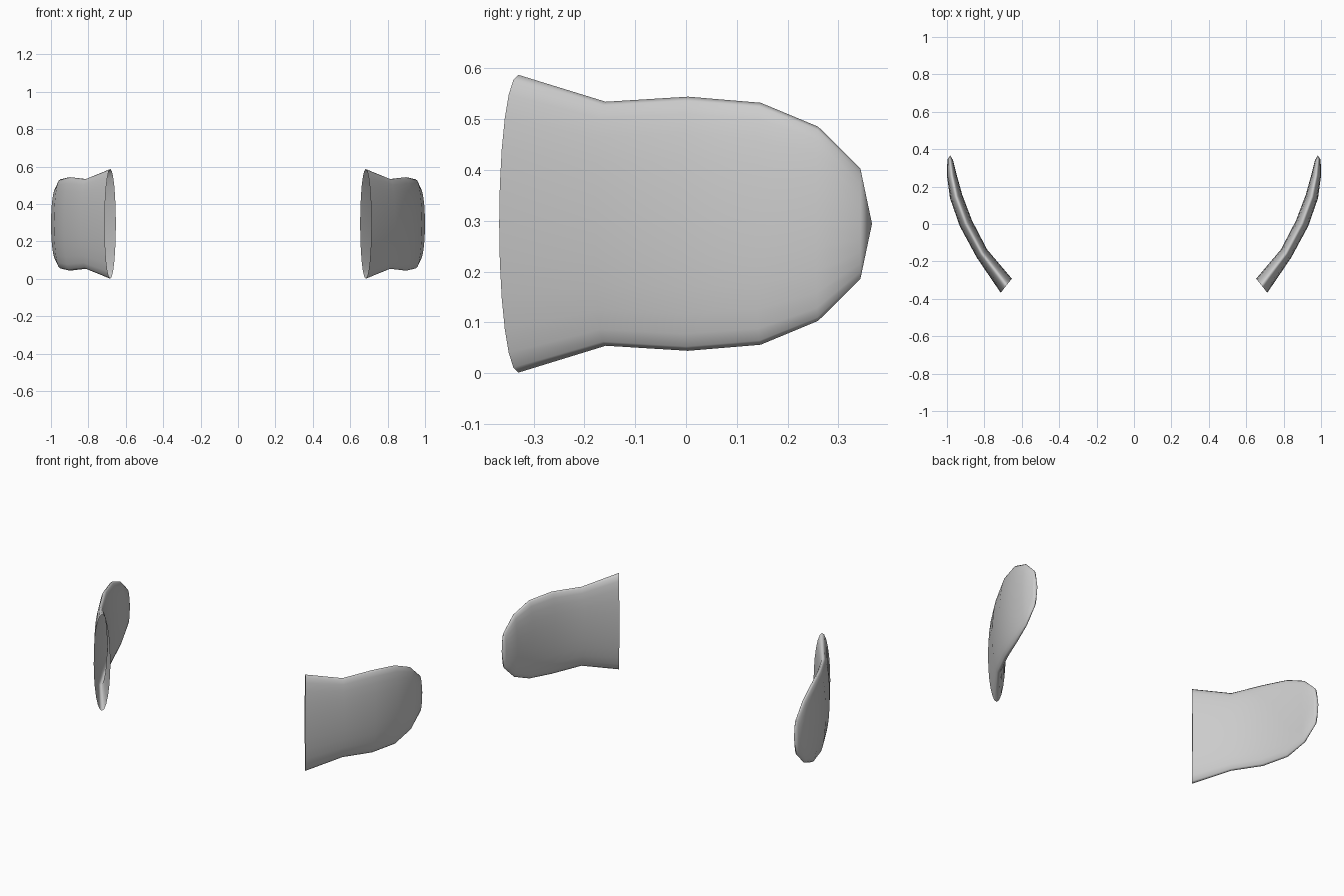
import bpy, bmesh
from math import sin, cos, pi
from mathutils import Vector

if "Cube" in bpy.data.objects:
    bpy.data.objects.remove(bpy.data.objects["Cube"])

SIDES = 24
MID_Z = 0.294
# centre x, centre y, half height, half thickness, thickness direction
RINGS = [
    (0.683, -0.330, 0.293, 0.048, (0.62, -0.78)),
    (0.813, -0.158, 0.240, 0.035, (0.79, -0.61)),
    (0.899, 0.004, 0.250, 0.036, (0.91, -0.41)),
    (0.951, 0.147, 0.238, 0.034, (0.96, -0.28)),
    (0.974, 0.260, 0.191, 0.026, (0.99, -0.14)),
    (0.983, 0.343, 0.109, 0.015, (1.0, 0.0)),
]
TIP = (0.983, 0.366, MID_Z)


def flipper(name, side):
    """Flattened curved paddle: lofted ellipses, open flared cuff, closed tip."""
    bm = bmesh.new()
    loops = []
    for x, y, h, t, d in RINGS:
        n = Vector((d[0], d[1], 0)).normalized()
        loop = []
        for i in range(SIDES):
            a = 2 * pi * i / SIDES
            p = Vector((x, y, MID_Z + h * cos(a))) + n * (t * sin(a))
            loop.append(bm.verts.new((p.x * side, p.y, p.z)))
        loops.append(loop)
    tip = bm.verts.new((TIP[0] * side, TIP[1], TIP[2]))
    for i in range(SIDES):
        j = (i + 1) % SIDES
        for a, b in zip(loops, loops[1:]):
            bm.faces.new((a[i], a[j], b[j], b[i]))
        bm.faces.new((loops[-1][i], loops[-1][j], tip))
    bmesh.ops.recalc_face_normals(bm, faces=bm.faces)
    # open shell: make sure the wall on the outer side faces outwards
    outer = max(bm.faces, key=lambda f: f.calc_center_median().x * side)
    if outer.normal.x * side < 0:
        bmesh.ops.reverse_faces(bm, faces=bm.faces)
    for f in bm.faces:
        f.smooth = True
    mesh = bpy.data.meshes.new(name)
    bm.to_mesh(mesh)
    bm.free()
    obj = bpy.data.objects.new(name, mesh)
    bpy.context.collection.objects.link(obj)
    return obj


# mirrored pair
flipper("right_flipper", 1)
flipper("left_flipper", -1)
